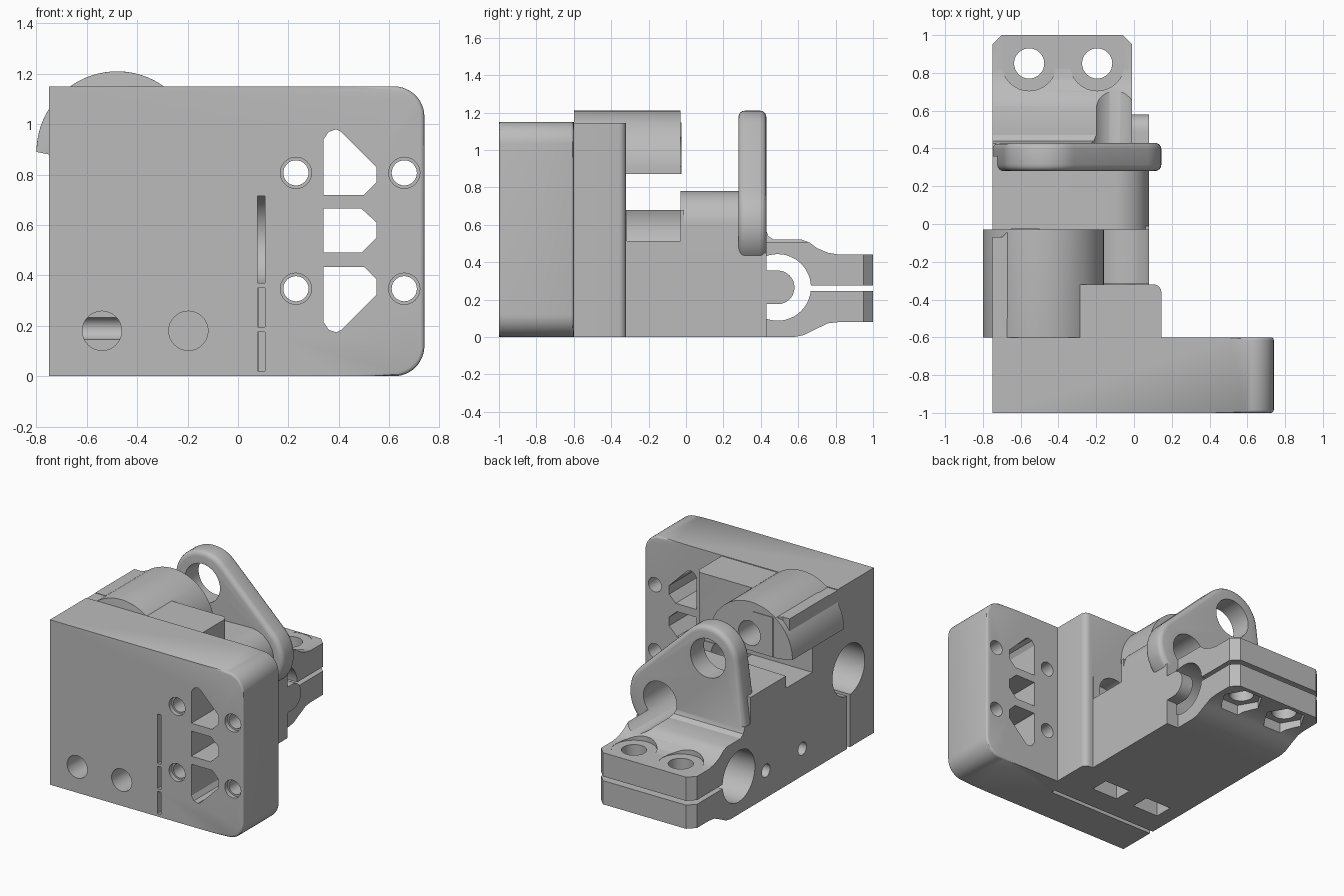
import bpy, bmesh, math
from mathutils import Vector
from mathutils.geometry import convex_hull_2d

cube = bpy.data.objects.get("Cube")
if cube:
    bpy.data.objects.remove(cube, do_unlink=True)

grey = bpy.data.materials.new("plain grey")
grey.use_nodes = True
COLOUR = (0.5, 0.5, 0.5, 1)
grey.diffuse_color = COLOUR
grey.node_tree.nodes["Principled BSDF"].inputs["Base Color"].default_value = COLOUR

L = -0.75  # flat side shared by every part


def arc(cx, cz, r, a0=0, a1=360, n=48):
    """Points on a circular arc, angles in degrees."""
    return [(cx + r * math.cos(math.radians(a0 + (a1 - a0) * i / n)),
             cz + r * math.sin(math.radians(a0 + (a1 - a0) * i / n)))
            for i in range(n if a1 - a0 == 360 else n + 1)]


def hull(pts):
    return [pts[i] for i in convex_hull_2d([Vector(p) for p in pts])]


def rect(a0, a1, b0, b1):
    return [(a0, b0), (a1, b0), (a1, b1), (a0, b1)]


def prism(name, pts, axis, lo, hi, bevel=0, rule=None, seg=4):
    """Extrude a 2D profile along an axis; optionally round edges picked by a rule."""
    place = {"x": lambda a, b, t: (t, a, b),
             "y": lambda a, b, t: (a, t, b),
             "z": lambda a, b, t: (a, b, t)}[axis]
    bm = bmesh.new()
    rings = [[bm.verts.new(place(a, b, t)) for a, b in pts] for t in (lo, hi)]
    bm.faces.new(rings[0])
    bm.faces.new(rings[1][::-1])
    for i in range(len(pts)):
        j = (i + 1) % len(pts)
        bm.faces.new((rings[0][j], rings[0][i], rings[1][i], rings[1][j]))
    bmesh.ops.recalc_face_normals(bm, faces=bm.faces)
    if bevel:
        edges = [e for e in bm.edges if rule(e.verts[0].co, e.verts[1].co)]
        bmesh.ops.bevel(bm, geom=edges, offset=bevel, segments=seg,
                        profile=0.5, affect="EDGES", clamp_overlap=True)
    mesh = bpy.data.meshes.new(name)
    bm.to_mesh(mesh)
    bm.free()
    mesh.materials.append(grey)
    obj = bpy.data.objects.new(name, mesh)
    bpy.context.collection.objects.link(obj)
    return obj


def combine(base, others, operation):
    """Apply booleans one after another and discard the helpers."""
    bpy.context.view_layer.objects.active = base
    for other in others:
        mod = base.modifiers.new("combine", "BOOLEAN")
        mod.operation = operation
        mod.solver = "EXACT"
        mod.object = other
        bpy.ops.object.modifier_apply(modifier=mod.name)
        bpy.data.objects.remove(other, do_unlink=True)


def off_side(a, b):
    return a.x > L + 0.01 or b.x > L + 0.01


# Two shaft axes running front to back, two rod axes running sideways
TOP = (-0.47, 0.99)
LOW = (-0.10, 0.60)
FRONT_ROD = (-0.72, 0.545)
REAR_ROD = (0.49, 0.265)

# Front plate with rounded outer corners
plate = prism("carriage_bracket",
              [(L, 0), *arc(0.62, 0.12, 0.12, -90, 0, 12),
               *arc(0.62, 1.03, 0.12, 0, 90, 12), (L, 1.15)],
              "y", -1, -0.6, 0.015,
              lambda a, b: off_side(a, b) and abs(a.y - b.y) < 0.01
              and (a.x > 0.5 or b.x > 0.5) and abs(a.x - b.x) < 0.5, 3)

solids = [
    # Thick block behind the plate
    prism("rear_block", rect(L, 0.145, 0, 1.145), "y", -0.7, -0.32, 0.04,
          lambda a, b: min(a.x, b.x) > 0.1 and min(a.y, b.y) > -0.4),
    # Overhanging upper boss and its square shoulder
    prism("upper_boss", hull([*arc(-0.48, 0.89, 0.32, 0, 180, 40),
                              (-0.16, 0.87), (-0.70, 0.87)]),
          "y", -0.6, -0.03, 0.09,
          lambda a, b: max(a.y, b.y) < -0.5 and max(a.z, b.z) > 0.9, 5),
    prism("upper_shoulder", [(-0.5, -0.025), (-0.65, -0.025), (-0.70, -0.07),
                             (L, -0.07), (L, -0.5), (-0.5, -0.5)],
          "z", 0.872, 1.148),
    # Lower body, its rounded hump and the lower step
    prism("lower_body", rect(L, 0.08, 0, 0.45), "y", -0.5, 0.43),
    prism("hump", hull([*arc(*LOW, 0.18, -30, 90, 24), (0.08, 0.3), (L, 0.3),
                        (L, 0.765), (-0.1, 0.765)]), "y", -0.03, 0.36),
    prism("step", rect(L, 0.08, 0.3, 0.68), "y", -0.5, -0.01),
    # Upright flange around both shafts
    prism("flange", hull([*arc(*TOP, 0.22), *arc(*LOW, 0.245),
                          (L, 0.56), (L, 0.3), (0.0, 0.36)]),
          "y", 0.28, 0.43, 0.045,
          lambda a, b: abs(a.y - b.y) < 0.01 and off_side(a, b)
          and max(a.z, b.z) > 0.4),
    # Split rod clamp at the rear
    prism("rod_clamp", [(0.2, 0), (0.58, 0), (0.63, 0.01), (0.7, 0.045),
                        (0.76, 0.073), (0.82, 0.08), (1, 0.08), (1, 0.44),
                        (0.82, 0.44), (0.76, 0.45), (0.7, 0.475), (0.66, 0.505),
                        (0.62, 0.52), (0.47, 0.52), (0.44, 0.54), (0.425, 0.58),
                        (0.3, 0.58)],
          "x", L, -0.01, 0.05,
          lambda a, b: min(a.y, b.y) > 0.99 and abs(a.z - b.z) > 0.1, 1),
]
combine(plate, solids, "UNION")

cutters = [
    # Shaft bores and nut clearance
    prism("top_bore", arc(*TOP, 0.135), "y", 0.2, 0.6),
    prism("boss_bore", arc(*TOP, 0.085), "y", -0.45, 0.1),
    prism("low_bore", arc(*LOW, 0.128), "y", -0.45, 0.9),
    prism("nut_clearance", arc(*LOW, 0.2), "y", -0.315, -0.03),
    # Rod sockets with their clamping slits
    prism("front_socket", arc(*FRONT_ROD, 0.178), "x", -0.9, 0.11),
    prism("front_slit", rect(-0.735, -0.705, -0.1, 0.5), "x", -0.9, 0.08),
    prism("rear_socket", arc(*REAR_ROD, 0.178), "x", -0.9, 0.0),
    prism("rear_slit", rect(0.5, 1.2, 0.245, 0.275), "x", -0.9, 0.1),
]

# Narrow relief slot on the front, in three lengths
for z0, z1 in ((0.02, 0.175), (0.195, 0.35), (0.37, 0.715)):
    cutters.append(prism("relief", rect(0.078, 0.108, z0, z1), "y", -1.1, -0.72))

# Belt windows in the plate; the outer two mirror each other
MID = 0.577
window = [(0.34, 0.72), (0.34, 0.94), (0.36, 0.97), (0.39, 0.98), (0.41, 0.97),
          (0.55, 0.83), (0.55, 0.77), (0.50, 0.72)]
middle = [(0.34, 0.49), (0.34, 0.665), (0.49, 0.665), (0.55, 0.61),
          (0.55, 0.55), (0.49, 0.49)]
for shape in (window, [(x, 2 * MID - z) for x, z in window], middle):
    cutters.append(prism("window", shape, "y", -1.1, -0.5))

# Four plate screws with countersunk rims
for x in (0.23, 0.66):
    for z in (MID - 0.23, MID + 0.23):
        cutters.append(prism("screw", arc(x, z, 0.05, n=32), "y", -1.1, -0.5))
        cutters.append(prism("rim", arc(x, z, 0.062, n=32), "y", -1.1, -0.97))

# Clamp screws: front pair with square nut pockets, rear pair with hexagon pockets
for x in (-0.54, -0.197):
    cutters.append(prism("front_screw", arc(x, 0.18, 0.078, n=32), "y", -1.1, -0.2))
    cutters.append(prism("nut_pocket", rect(x - 0.1, x + 0.1, -0.53, -0.40),
                         "z", -0.1, 0.28))
for x in (-0.555, -0.195):
    cutters.append(prism("rear_screw", arc(x, 0.85, 0.08, n=32), "z", -0.1, 0.7))
    cutters.append(prism("spot_face", arc(x, 0.85, 0.145, n=32), "z", 0.438, 0.7))
    cutters.append(prism("hex_pocket", arc(x, 0.85, 0.14, n=6), "z", -0.1, 0.13))

# Small blind holes in the flat side
for y in (0.19, -0.21):
    cutters.append(prism("side_hole", arc(y, 0.19, 0.045, n=24), "x", -0.9, -0.3))

combine(plate, cutters, "DIFFERENCE")

# Rounded rod stop beside the rear socket
stop = prism("rod_stop", hull([*arc(*REAR_ROD, 0.09, -90, 90, 24),
                               (0.35, 0.175), (0.35, 0.355)]), "x", -0.01, 0.08)

for obj in (plate, stop):
    bpy.ops.object.select_all(action="DESELECT")
    obj.select_set(True)
    bpy.context.view_layer.objects.active = obj
    bpy.ops.object.shade_smooth_by_angle(angle=math.radians(30))
